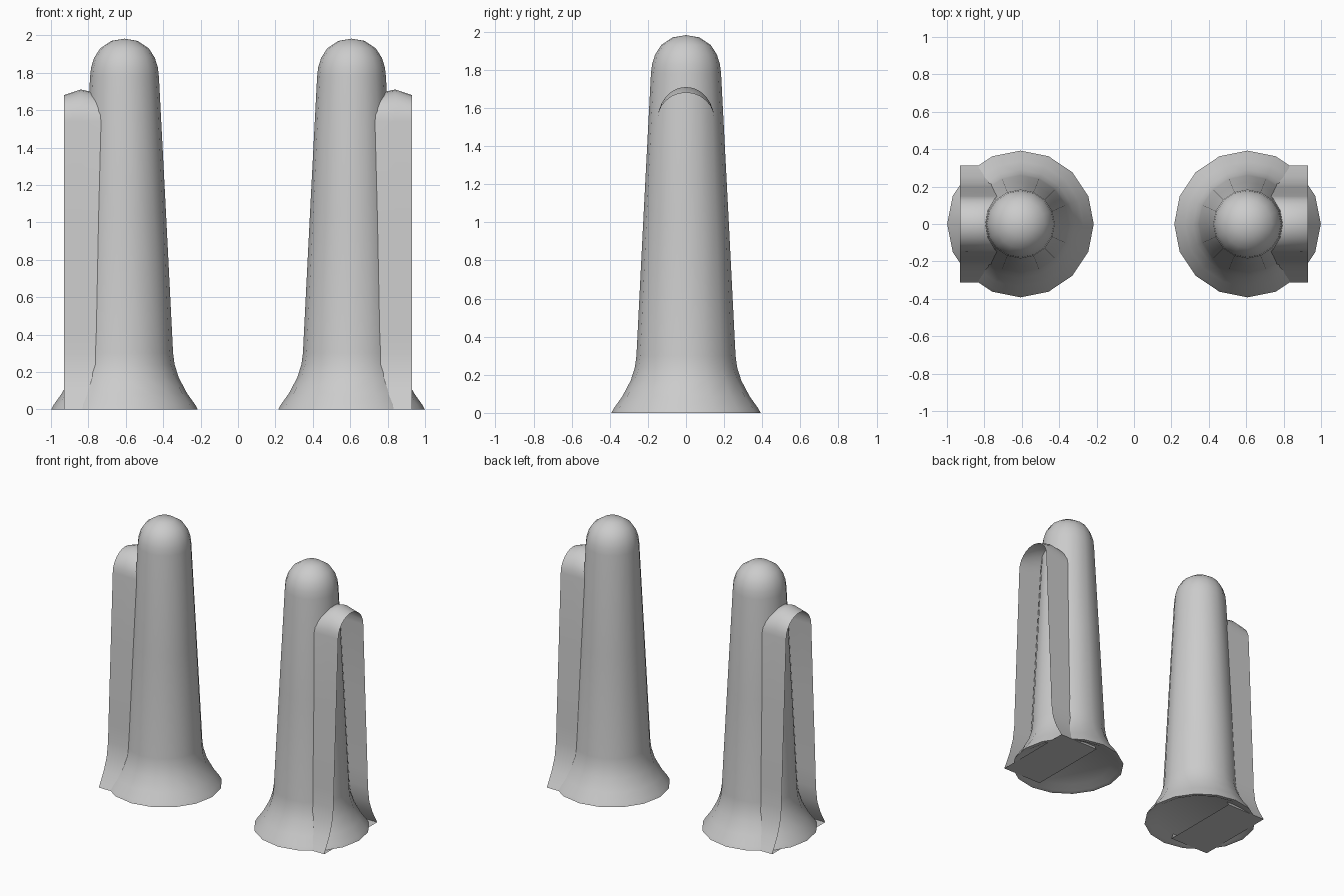
import bpy, bmesh, math

if "Cube" in bpy.data.objects:
    bpy.data.objects.remove(bpy.data.objects["Cube"])

CX = 0.607      # post centre
SIDES = 16

# (radius, height) from the underside centre out to the rim and up to the dome
BODY = [(0, 0.03), (0.31, 0.03), (0.36, 0.004), (0.392, 0.0), (0.378, 0.025),
        (0.335, 0.085), (0.29, 0.17), (0.268, 0.24), (0.26, 0.30), (0.222, 1.05),
        (0.184, 1.78), (0.178, 1.83), (0.162, 1.88), (0.13, 1.93), (0.07, 1.97), (0, 1.982)]

# fin half width against height, flared at the foot
FIN_SIDE = [(0.312, 0), (0.298, 0.025), (0.255, 0.10), (0.22, 0.19),
            (0.203, 0.30), (0.199, 0.42), (0.172, 1.0), (0.148, 1.54)]
# fin stations along x with the crest height at each
FIN_ROWS = [(CX, 1.65), (0.77, 1.695), (0.84, 1.71), (0.93, 1.68)]


def finish(name, bm, angle):
    bmesh.ops.recalc_face_normals(bm, faces=bm.faces)
    mesh = bpy.data.meshes.new(name)
    bm.to_mesh(mesh)
    bm.free()
    ob = bpy.data.objects.new(name, mesh)
    bpy.context.collection.objects.link(ob)
    # matching part on the other side
    mir = ob.modifiers.new("mirror", 'MIRROR')
    mir.use_mirror_merge = False
    bpy.ops.object.select_all(action='DESELECT')
    ob.select_set(True)
    bpy.context.view_layer.objects.active = ob
    bpy.ops.object.shade_smooth_by_angle(angle=math.radians(angle))
    return ob


# tapered round post with flared base and domed top
bm = bmesh.new()
verts = [bm.verts.new((CX + r, 0, z)) for r, z in BODY]
edges = [bm.edges.new(p) for p in zip(verts, verts[1:])]
bmesh.ops.spin(bm, geom=verts + edges, cent=(CX, 0, 0), axis=(0, 0, 1),
               angle=math.tau, steps=SIDES, use_merge=True)
bmesh.ops.remove_doubles(bm, verts=bm.verts, dist=1e-4)
finish("post", bm, 45)


# arched channel fin, open on its outer end
def fin_section(crest):
    w, spring = FIN_SIDE[-1]
    arch = [(w * math.cos(math.pi * i / 12), spring + (crest - spring) * math.sin(math.pi * i / 12))
            for i in range(1, 12)]
    return FIN_SIDE + arch + [(-y, z) for y, z in reversed(FIN_SIDE)]


bm = bmesh.new()
rows = [[bm.verts.new((x, y, z)) for y, z in fin_section(crest)] for x, crest in FIN_ROWS]
for a, b in zip(rows, rows[1:]):
    n = len(a)
    for i in range(n):      # wraps round to close the underside
        j = (i + 1) % n
        bm.faces.new((a[i], a[j], b[j], b[i]))
finish("fin", bm, 40)
